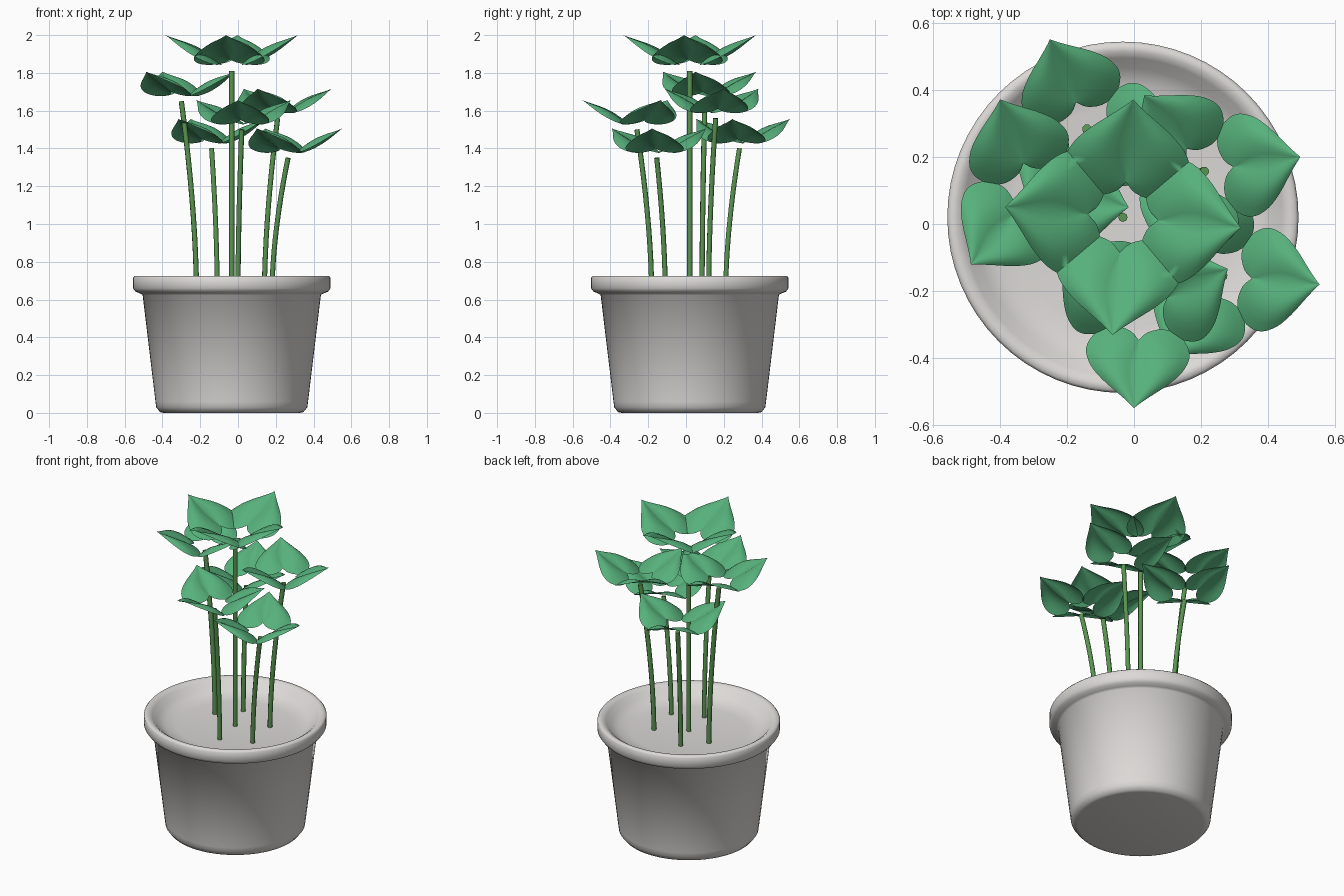
import bpy, bmesh, math
from mathutils import Vector, Matrix

cube = bpy.data.objects.get("Cube")
if cube:
    bpy.data.objects.remove(cube, do_unlink=True)


def material(name, rgb):
    m = bpy.data.materials.new(name)
    m.use_nodes = True
    m.diffuse_color = (*rgb, 1)
    bsdf = next(n for n in m.node_tree.nodes if n.type == 'BSDF_PRINCIPLED')
    bsdf.inputs["Base Color"].default_value = (*rgb, 1)
    bsdf.inputs["Roughness"].default_value = 0.7
    return m


POT = material("pale grey ceramic", (0.72, 0.70, 0.68))
STEM = material("stem green", (0.10, 0.30, 0.08))
LEAF = material("leaf green", (0.095, 0.44, 0.20))

CENTRE = Vector((-0.033, 0.02, 0))
SOIL_Z = 0.645


def add_mesh(name, bm, mat, angle):
    me = bpy.data.meshes.new(name)
    bm.to_mesh(me)
    bm.free()
    me.materials.append(mat)
    ob = bpy.data.objects.new(name, me)
    bpy.context.collection.objects.link(ob)
    bpy.ops.object.select_all(action='DESELECT')
    ob.select_set(True)
    bpy.context.view_layer.objects.active = ob
    bpy.ops.object.shade_smooth_by_angle(angle=math.radians(angle))
    return ob


# Pot: one lathed profile, from the underside over the rim to the filled inside
def build_pot():
    profile = [(0, 0), (0.36, 0), (0.38, 0.004), (0.40, 0.03), (0.404, 0.06),
               (0.472, 0.625), (0.485, 0.632), (0.51, 0.642), (0.523, 0.66),
               (0.523, 0.715), (0.515, 0.725), (0.495, 0.725), (0.475, 0.712),
               (0.445, 0.68), (0.40, 0.655), (0.33, SOIL_Z), (0, SOIL_Z)]
    bm = bmesh.new()
    verts = [bm.verts.new((r, 0, z)) for r, z in profile]
    edges = [bm.edges.new(pair) for pair in zip(verts, verts[1:])]
    bmesh.ops.spin(bm, geom=verts + edges, cent=(0, 0, 0), axis=(0, 0, 1),
                   angle=math.tau, steps=64, use_merge=True)
    bmesh.ops.remove_doubles(bm, verts=bm.verts[:], dist=0.0005)
    bmesh.ops.recalc_face_normals(bm, faces=bm.faces[:])
    pot = add_mesh("pot", bm, POT, 70)
    pot.location = CENTRE


# Stem: a round tube that leans further out as it rises
def build_stem(name, base, top):
    curve = bpy.data.curves.new(name, 'CURVE')
    curve.dimensions = '3D'
    curve.bevel_depth = 0.014
    curve.bevel_resolution = 2
    curve.use_fill_caps = True
    steps = 10
    line = curve.splines.new('POLY')
    line.points.add(steps)
    for i, p in enumerate(line.points):
        t = i / steps
        lean = t ** 1.7
        p.co = (base[0] + (top[0] - base[0]) * lean,
                base[1] + (top[1] - base[1]) * lean,
                SOIL_Z + (top[2] - SOIL_Z) * t, 1)
    line.use_smooth = True
    curve.materials.append(STEM)
    bpy.context.collection.objects.link(bpy.data.objects.new(name, curve))


# Half outline of a heart leaf: (half width, distance from the stem)
HEART = [(0, 0.105), (0.03, 0.075), (0.085, 0.06), (0.14, 0.075), (0.178, 0.115),
         (0.188, 0.16), (0.165, 0.212), (0.12, 0.258), (0.07, 0.296),
         (0.028, 0.328), (0, 0.352)]
NOTCH, TIP = HEART[0][1], HEART[-1][1]


def smooth_outline(points, cuts):
    pts = [Vector(p) for p in points]
    pts = [2 * pts[0] - pts[1]] + pts + [2 * pts[-1] - pts[-2]]
    out = []
    for a, b, c, d in zip(pts, pts[1:], pts[2:], pts[3:]):
        for k in range(cuts):
            t = k / cuts
            out.append(0.5 * (2 * b + (c - a) * t + (2 * a - 5 * b + 4 * c - d) * t * t
                              + (3 * b - a - 3 * c + d) * t ** 3))
    return out + [pts[-2]]


# Leaf: two puffed halves meeting in a groove, rising to the tip along +x
def add_leaf(bm, matrix):
    outline = smooth_outline(HEART, 3)
    rows = 6
    for side in (1, -1):
        grid = []
        for i, edge in enumerate(outline):
            rib = NOTCH + (TIP - NOTCH) * i / (len(outline) - 1)
            row = []
            for j in range(rows + 1):
                u = j / rows
                r = rib + (edge.y - rib) * u
                width = max(edge.x, 0) / 0.188
                lift = max(r - 0.06, 0) / (TIP - 0.06)
                z = 0.045 + 0.145 * lift ** 1.15
                z += width * (0.03 * math.sin(math.pi * u) - 0.022 * u * u)
                row.append(bm.verts.new(matrix @ Vector((r, side * edge.x * u, z))))
            grid.append(row)
        for low, high in zip(grid, grid[1:]):
            for j in range(rows):
                quad = [low[j], high[j], high[j + 1], low[j + 1]]
                bm.faces.new(quad if side > 0 else quad[::-1])


def build_cluster(name, top, turn, count, scale):
    bm = bmesh.new()
    for k in range(count):
        spin = Matrix.Rotation(math.radians(turn) + math.tau * k / count, 4, 'Z')
        add_leaf(bm, Matrix.Translation(top) @ spin @ Matrix.Scale(scale, 4))
    bmesh.ops.remove_doubles(bm, verts=bm.verts[:], dist=0.0003)
    add_mesh(name, bm, LEAF, 60)


build_pot()

# Name, stem base (x, y), stem top, turn of the first leaf, leaf count, leaf scale
PLANTS = [
    ("centre", (-0.033, 0.02), (-0.033, 0.02, 1.81), 85, 4, 1.0),
    ("right", (-0.22, 0.085), (-0.30, 0.10, 1.65), 110, 3, 0.82),
    ("back", (-0.11, 0.21), (-0.14, 0.283, 1.40), 112.5, 3, 0.82),
    ("front", (0.0, -0.182), (0.02, -0.26, 1.50), 266, 3, 0.82),
    ("back_left", (0.14, 0.12), (0.21, 0.157, 1.56), 8.5, 3, 0.82),
    ("front_left", (0.18, -0.11), (0.265, -0.155, 1.35), 355, 3, 0.82),
]
for name, base, top, turn, count, scale in PLANTS:
    build_stem(name + "_stem", base, top)
    build_cluster(name + "_leaves", Vector(top), turn, count, scale)
